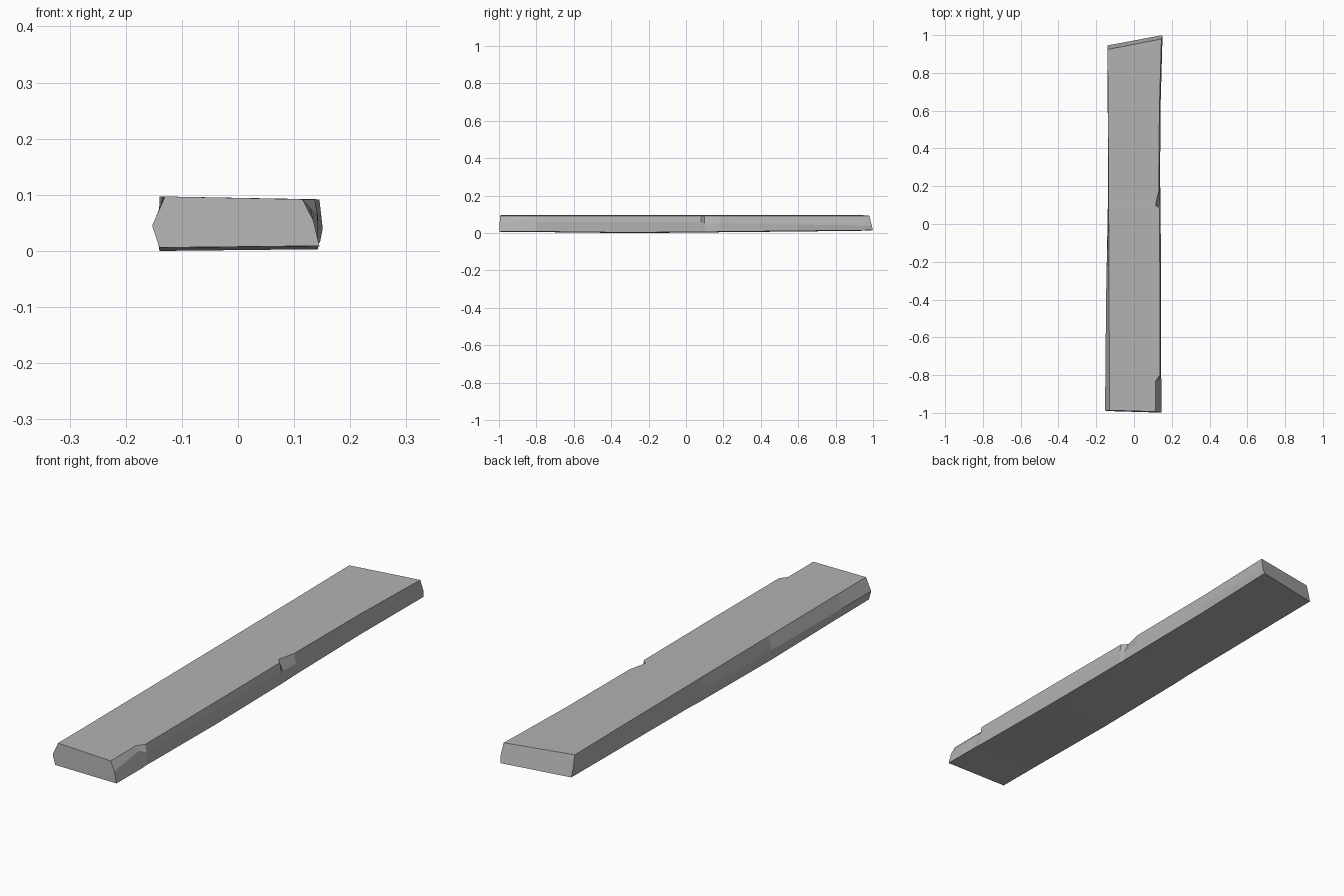
import bpy
import bmesh

cube = bpy.data.objects.get("Cube")
if cube:
    bpy.data.objects.remove(cube, do_unlink=True)

# Weathered grey, one flat colour
grey = bpy.data.materials.new("weathered_grey")
grey.use_nodes = True
COLOUR = (0.45, 0.45, 0.45, 1)
grey.diffuse_color = COLOUR
grey.node_tree.nodes["Principled BSDF"].inputs["Base Color"].default_value = COLOUR

# Stations along the board:
# y, floor z, left (bottom, middle, top) x, right (top, middle, bottom) x, right middle z
STATIONS = [
    (-0.99, 0.006, (-0.14, -0.153, -0.13), (0.115, 0.134, 0.145), 0.055),
    (-0.83, 0.005, (-0.14, -0.152, -0.13), (0.115, 0.130, 0.145), 0.075),
    (-0.80, 0.005, (-0.14, -0.152, -0.13), (0.137, 0.142, 0.143), 0.060),
    (-0.35, 0.000, (-0.14, -0.147, -0.132), (0.137, 0.143, 0.142), 0.060),
    (0.08, 0.002, (-0.137, -0.139, -0.134), (0.135, 0.141, 0.140), 0.060),
    (0.10, 0.002, (-0.137, -0.138, -0.134), (0.114, 0.133, 0.140), 0.050),
    (0.18, 0.004, (-0.136, -0.138, -0.135), (0.132, 0.138, 0.139), 0.050),
    (0.60, 0.008, (-0.137, -0.139, -0.137), (0.134, 0.140, 0.138), 0.045),
    (0.97, 0.012, (-0.139, -0.141, -0.140), (0.145, 0.151, 0.146), 0.040),
]
TOP = 0.095


def section(bm, index, station):
    """Six-sided ring, slanted at the two sawn ends."""
    y, floor, left, right, ridge = station
    outline = [(left[0], floor), (left[1], 0.045), (left[2], TOP + 0.002),
               (right[0], TOP - 0.003), (right[1], ridge), (right[2], floor + 0.003)]
    ring = []
    for x, z in outline:
        py = y
        if index == 0:
            py -= 0.03 * x + 0.05 * (TOP - z)
        if index == len(STATIONS) - 1:
            py += 0.19 * x - 0.25 * (z - floor) + 0.002
        ring.append(bm.verts.new((x, py, z)))
    return ring


# Board lofted through the stations
bm = bmesh.new()
rings = [section(bm, i, s) for i, s in enumerate(STATIONS)]
for a, b in zip(rings, rings[1:]):
    for i in range(len(a)):
        j = (i + 1) % len(a)
        bm.faces.new((a[i], a[j], b[j], b[i]))
bm.faces.new(rings[0])
bm.faces.new(rings[-1])
bmesh.ops.recalc_face_normals(bm, faces=bm.faces)
mesh = bpy.data.meshes.new("plank")
bm.to_mesh(mesh)
bm.free()
mesh.materials.append(grey)
plank = bpy.data.objects.new("plank", mesh)
bpy.context.collection.objects.link(plank)
